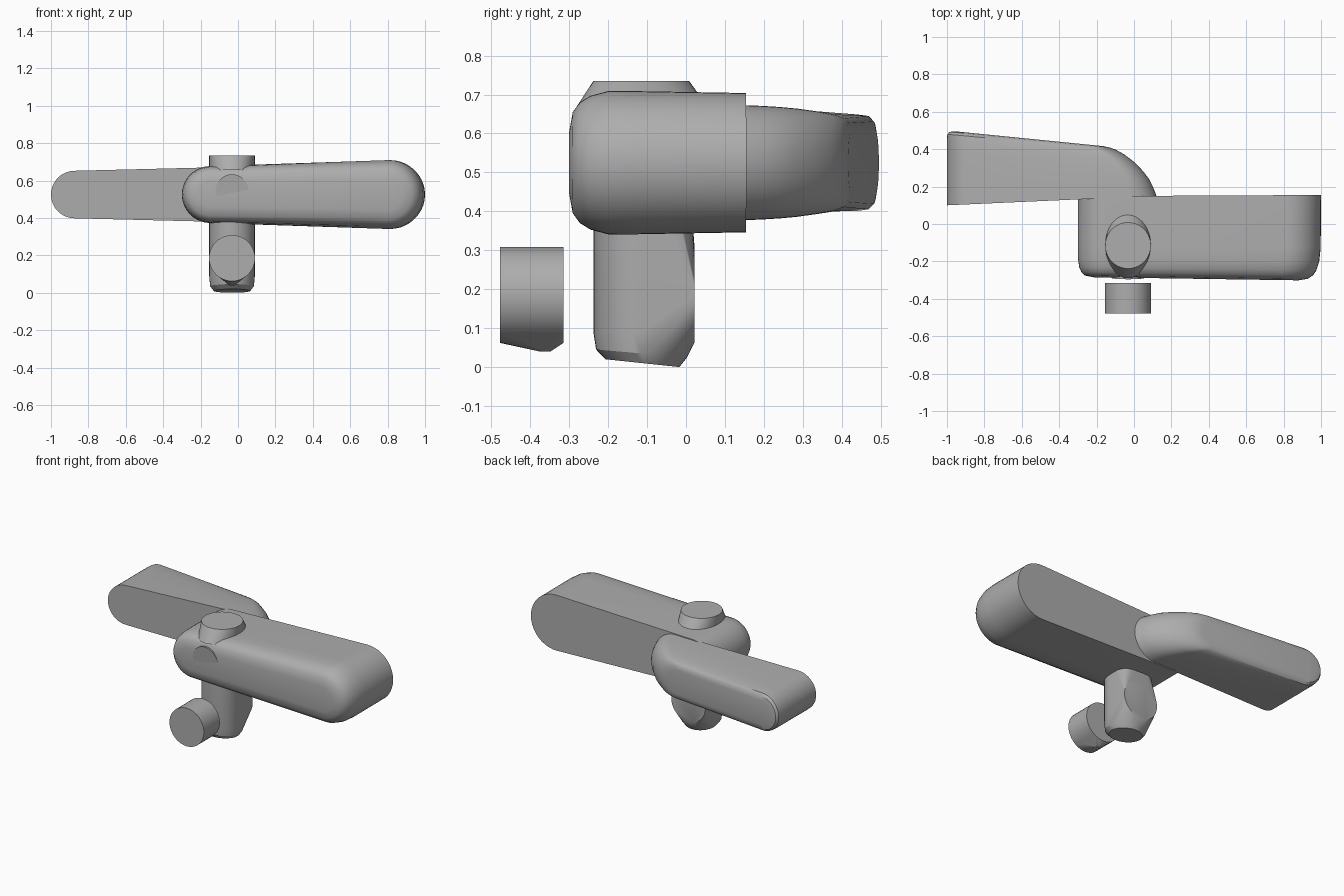
import bpy, bmesh, math
from mathutils import Vector

cube = bpy.data.objects.get("Cube")
if cube:
    bpy.data.objects.remove(cube, do_unlink=True)

grey = bpy.data.materials.new("plain_grey")
grey.use_nodes = True
grey.diffuse_color = (0.42, 0.42, 0.42, 1)
grey.node_tree.nodes["Principled BSDF"].inputs["Base Color"].default_value = grey.diffuse_color

AXIS_Z = 0.525   # height of the bars' centre line
POST_X = -0.032  # post centre


def finish(name, bm):
    bmesh.ops.recalc_face_normals(bm, faces=bm.faces)
    mesh = bpy.data.meshes.new(name)
    bm.to_mesh(mesh)
    bm.free()
    obj = bpy.data.objects.new(name, mesh)
    bpy.context.collection.objects.link(obj)
    mesh.materials.append(grey)
    bpy.ops.object.select_all(action='DESELECT')
    obj.select_set(True)
    bpy.context.view_layer.objects.active = obj
    bpy.ops.object.shade_smooth_by_angle(angle=math.radians(32))
    return obj


def tapered_slot(xl, rl, xr, rr, steps=20):
    """Outline in x and z around two end circles of different radius."""
    cl, cr = xl + rl, xr - rr
    tilt = math.asin((rr - rl) / (cr - cl))
    half = math.pi / 2
    points = []
    for cx, r, a0, a1 in ((cr, rr, -half - tilt, half + tilt),
                          (cl, rl, half + tilt, 3 * half - tilt)):
        for i in range(steps + 1):
            a = a0 + (a1 - a0) * i / steps
            points.append((cx + r * math.cos(a), AXIS_Z + r * math.sin(a)))
    return points


def bar(name, sections, start, end):
    """Loft slots between two slanted end planes; sections are (t, xl, rl, xr, rr)."""
    bm = bmesh.new()
    rings = []
    for t, *slot in sections:
        rings.append([bm.verts.new((x, start(x) + t * (end(x) - start(x)), z))
                      for x, z in tapered_slot(*slot)])
    for a, b in zip(rings, rings[1:]):
        for i in range(len(a)):
            j = (i + 1) % len(a)
            bm.faces.new((a[i], a[j], b[j], b[i]))
    bm.faces.new(rings[0])
    bm.faces.new(rings[-1])
    return finish(name, bm)


def circle(centre, u, v, steps=40):
    c, u, v = Vector(centre), Vector(u), Vector(v)
    angles = [2 * math.pi * i / steps for i in range(steps)]
    return [c + u * math.cos(a) + v * math.sin(a) for a in angles]


def hull(name, *rings):
    bm = bmesh.new()
    for ring in rings:
        for p in ring:
            bm.verts.new(p)
    bmesh.ops.convex_hull(bm, input=bm.verts)
    loose = [v for v in bm.verts if not v.link_faces]
    bmesh.ops.delete(bm, geom=loose, context='VERTS')
    bmesh.ops.dissolve_limit(bm, angle_limit=0.01, verts=bm.verts, edges=bm.edges)
    return finish(name, bm)


def upright(y, z, rx, ry, slope=0.0):
    return circle((POST_X, y, z), (rx, 0, 0), (0, ry, slope))


def facing(y, z, r, lean=0.0):
    return circle((POST_X, y, z), (r, 0, 0), (0, lean, r))


# Front bar: flat back, softly rounded front
bar("front_bar", [
    (0.00, -0.300, 0.150, 1.000, 0.179),
    (0.62, -0.300, 0.152, 0.998, 0.184),
    (0.78, -0.299, 0.150, 0.990, 0.184),
    (0.88, -0.293, 0.145, 0.975, 0.172),
    (0.94, -0.281, 0.133, 0.957, 0.155),
    (0.98, -0.262, 0.113, 0.930, 0.130),
    (1.00, -0.215, 0.070, 0.880, 0.080),
], lambda x: 0.15 + 0.005 * x, lambda x: -0.288 - 0.015 * x)

# Rear bar: flat front, domed inner end and rounded back
bar("rear_bar", [
    (0.00, -1.000, 0.127, 0.120, 0.148),
    (0.20, -1.000, 0.127, 0.102, 0.146),
    (0.38, -1.000, 0.126, 0.080, 0.143),
    (0.54, -1.000, 0.126, 0.050, 0.139),
    (0.72, -1.000, 0.125, 0.005, 0.132),
    (0.87, -1.000, 0.124, -0.050, 0.124),
    (0.95, -0.998, 0.120, -0.095, 0.114),
    (0.985, -0.986, 0.106, -0.130, 0.102),
    (1.00, -0.955, 0.078, -0.165, 0.080),
], lambda x: 0.1 + 0.045 * (x + 1), lambda x: 0.48 - 0.1 * (x + 0.8))

# Lower post with a round flat face at the back
hull("post",
     upright(-0.115, 0.5, 0.122, 0.123),
     upright(-0.115, 0.09, 0.122, 0.123),
     upright(-0.114, 0.035, 0.117, 0.117, -0.01),
     upright(-0.112, 0.010, 0.098, 0.095, -0.01),
     facing(0.022, 0.185, 0.122))

# Cap on top, spreading front and back towards the bar
hull("top_cap",
     upright(-0.115, 0.735, 0.122, 0.123),
     upright(-0.112, 0.655, 0.122, 0.178))

# Separate round knob in front of the post, with a blunt underside
hull("front_knob",
     facing(-0.478, 0.185, 0.123),
     facing(-0.315, 0.185, 0.123),
     upright(-0.362, 0.040, 0.014, 0.014))

# Slightly raised tilted disc on the front bar
hull("front_disc",
     facing(-0.2885, 0.545, 0.088, -0.007),
     facing(-0.25, 0.54, 0.088))
